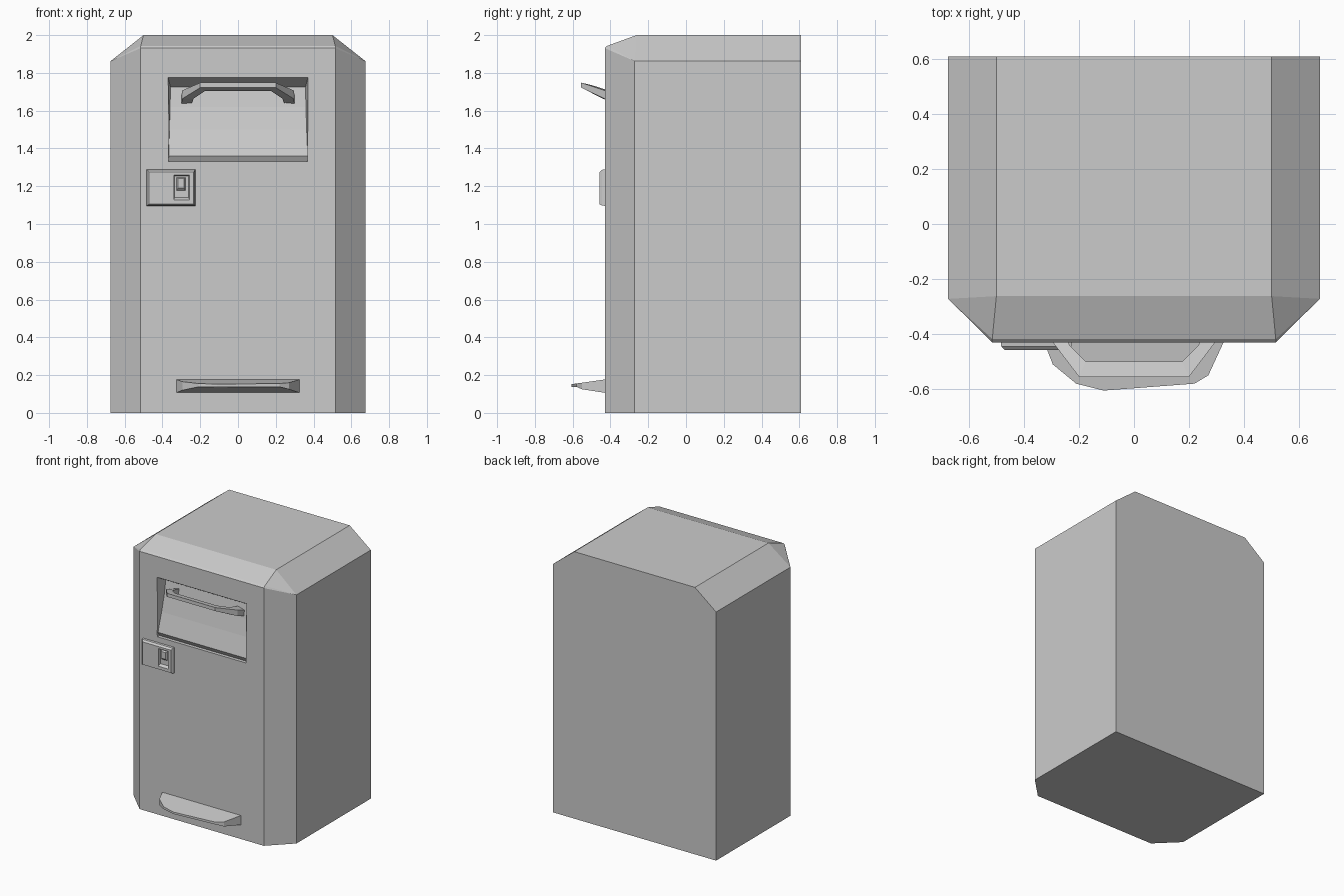
import bpy, bmesh

if "Cube" in bpy.data.objects:
    bpy.data.objects.remove(bpy.data.objects["Cube"])


def make(name, verts, faces):
    me = bpy.data.meshes.new(name)
    me.from_pydata(verts, [], faces)
    bm = bmesh.new()
    bm.from_mesh(me)
    bmesh.ops.recalc_face_normals(bm, faces=bm.faces)
    bm.to_mesh(me)
    bm.free()
    ob = bpy.data.objects.new(name, me)
    bpy.context.collection.objects.link(ob)
    return ob


def loft(name, rings):
    """Skin equal-length closed rings and cap both ends."""
    n = len(rings[0])
    faces = [[i * n + j, i * n + (j + 1) % n, (i + 1) * n + (j + 1) % n, (i + 1) * n + j]
             for i in range(len(rings) - 1) for j in range(n)]
    last = (len(rings) - 1) * n
    faces += [list(range(n)), list(range(last, last + n))]
    return make(name, [v for r in rings for v in r], faces)


def mirrored(half):
    return half + [(-x, *rest) for x, *rest in reversed(half)]


def cut(ob, cutter):
    mod = ob.modifiers.new("cut", 'BOOLEAN')
    mod.operation = 'DIFFERENCE'
    mod.solver = 'EXACT'
    mod.object = cutter
    bpy.context.view_layer.objects.active = ob
    bpy.ops.object.modifier_apply(modifier=mod.name)
    bpy.data.objects.remove(cutter)


# Cabinet: chamfered plan, sloped shoulders and front top edge
plan = mirrored([(0.675, 0.608), (0.675, -0.272), (0.515, -0.43)])
rim_z = [1.862, 1.862, 1.943, 1.943, 1.862, 1.862]
bottom = [(x, y, 0.0 if y > 0 else 0.005) for x, y in plan]
bottom = [(x, y, 0) for x, y in plan]
rim = [(x, y if y > -0.4 else -0.418, z) for (x, y), z in zip(plan, rim_z)]
neck = [(x, y, z - (0.012 if y < -0.4 else 0)) for (x, y), z in zip(plan, rim_z)]
top = [(0.5, 0.608, 2), (0.5, -0.262, 2), (-0.5, -0.262, 2), (-0.5, 0.608, 2)]
verts = bottom + neck[2:4] + rim + top     # 0-5, 6-7, 8-13, 14-17
faces = [
    (0, 1, 2, 3, 4, 5),
    (0, 1, 9, 8), (5, 4, 12, 13),          # sides
    (1, 2, 6, 9), (4, 3, 7, 12),           # front corner chamfers
    (9, 6, 10), (12, 7, 11),
    (2, 3, 7, 6), (6, 7, 11, 10),          # front
    (10, 11, 16, 15),                      # front top slope
    (9, 10, 15), (12, 11, 16),
    (8, 9, 15, 14), (13, 12, 16, 17),      # shoulders
    (14, 15, 16, 17),
    (0, 8, 14, 17, 13, 5),                 # back
]
cabinet = make("cabinet", verts, faces)

# Deposit opening, deep at the top with a sloping hatch and curled lower lip
profile = [(-0.5, 1.775), (-0.43, 1.775), (-0.345, 1.725), (-0.36, 1.62),
           (-0.385, 1.5), (-0.422, 1.36), (-0.405, 1.33), (-0.5, 1.33)]
cut(cabinet, loft("opening_cutter", [
    [(s * (0.37 - max(0, y + 0.43) * 0.15), y, z) for y, z in profile] for s in (-1, 1)]))

# Hatch handle: rectangular bar swept round a shallow U
outer = [(0.30, -0.345, 1.655), (0.295, -0.43, 1.685), (0.2, -0.555, 1.735)]
inner = [(0.245, -0.345, 1.665), (0.235, -0.44, 1.69), (0.175, -0.50, 1.72)]
thick = [0.022, 0.022, 0.013]
rings = []
for (ox, oy, oz), (ix, iy, iz), t in zip(outer, inner, thick):
    rings.append([(ox, oy, oz - t), (ox, oy, oz + t),
                  (ix, iy, iz + t * 1.2), (ix, iy, iz - t * 1.2)])
rings += [[(-x, y, z) for x, y, z in r] for r in reversed(rings)]
loft("hatch_handle", rings)


# Lock plate with tapered edge and a sunken keyhole pocket
def rect(x0, x1, z0, z1, y):
    return [(x0, y, z0), (x1, y, z0), (x1, y, z1), (x0, y, z1)]


lock = loft("lock_plate", [rect(-0.485, -0.225, 1.095, 1.29, -0.42),
                           rect(-0.482, -0.228, 1.098, 1.287, -0.445),
                           rect(-0.47, -0.235, 1.105, 1.275, -0.458)])
cut(lock, loft("lock_cutter", [rect(-0.345, -0.25, 1.115, 1.265, -0.48),
                               rect(-0.335, -0.262, 1.14, 1.255, -0.437)]))
loft("lock_knob", [rect(-0.33, -0.275, 1.17, 1.25, -0.43),
                   rect(-0.318, -0.285, 1.19, 1.24, -0.45)])

# Foot pedal: thin wedge with a rounded front
edge = [(-0.33, -0.42, 0.105), (-0.295, -0.51, 0.12), (-0.21, -0.58, 0.138),
        (-0.11, -0.605, 0.138), (0.22, -0.58, 0.138), (0.27, -0.55, 0.125), (0.33, -0.42, 0.105)]
upper = [(x, y, 0.178 - (-0.42 - y) * 0.14) for x, y, z in edge]
loft("foot_pedal", [edge, upper])
